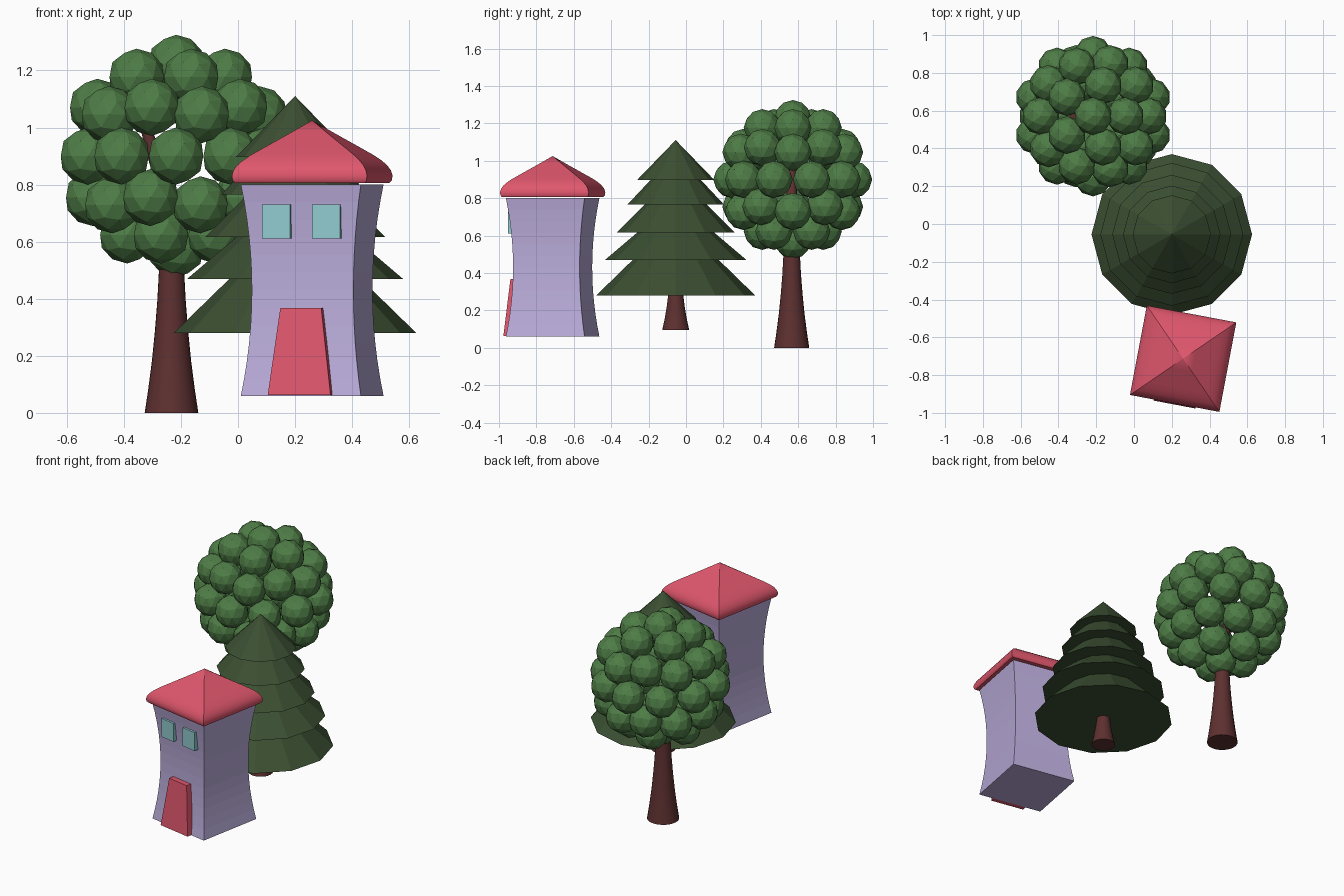
import bpy, bmesh, math
from mathutils import Vector, Matrix

if "Cube" in bpy.data.objects:
    bpy.data.objects.remove(bpy.data.objects["Cube"])


def material(name, r, g, b):
    """Flat colour given as 0-255 sRGB, stored as linear."""
    lin = [((c / 255 + 0.055) / 1.055) ** 2.4 for c in (r, g, b)]
    m = bpy.data.materials.new(name)
    m.diffuse_color = (*lin, 1)
    m.use_nodes = True
    m.node_tree.nodes["Principled BSDF"].inputs["Base Color"].default_value = m.diffuse_color
    return m


LAVENDER = material("lavender_wall", 186, 172, 218)
RED = material("red_roof", 222, 86, 108)
AQUA = material("aqua_glass", 145, 203, 207)
LEAF = material("leaf_green", 78, 124, 70)
PINE = material("pine_green", 59, 79, 50)
BARK = material("brown_bark", 94, 48, 48)


def finish(bm, name, mat, loc=(0, 0, 0), turn=0.0, smooth=False):
    bmesh.ops.remove_doubles(bm, verts=bm.verts, dist=1e-5)
    bmesh.ops.recalc_face_normals(bm, faces=bm.faces)
    me = bpy.data.meshes.new(name)
    bm.to_mesh(me)
    bm.free()
    me.materials.append(mat)
    ob = bpy.data.objects.new(name, me)
    ob.location = loc
    ob.rotation_euler.z = turn
    bpy.context.collection.objects.link(ob)
    if smooth:
        bpy.ops.object.select_all(action='DESELECT')
        ob.select_set(True)
        bpy.context.view_layer.objects.active = ob
        bpy.ops.object.shade_smooth_by_angle(angle=math.radians(35))
    return ob


def loft(name, rings, mat, **kw):
    """Skin a stack of rings (lists of points) and cap both ends."""
    bm = bmesh.new()
    loops = [[bm.verts.new(p) for p in ring] for ring in rings]
    n = len(loops[0])
    for a, b in zip(loops, loops[1:]):
        for i in range(n):
            j = (i + 1) % n
            bm.faces.new((a[i], a[j], b[j], b[i]))
    bm.faces.new(loops[0])
    bm.faces.new(loops[-1])
    return finish(bm, name, mat, **kw)


def ring(r, z, sides, phase=0.0, cx=0.0):
    return [(cx + r * math.cos(phase + math.tau * i / sides),
             r * math.sin(phase + math.tau * i / sides), z) for i in range(sides)]


def square(half, z):
    return ring(half * math.sqrt(2), z, 4, math.pi / 4)


# House: waisted square tower, turned slightly
HOUSE, TURN = (0.26, -0.713, 0), math.radians(-10.7)
walls = []
for i in range(13):
    t = i / 12
    walls.append(square(0.181 + 0.033 * (2 * t - 1) ** 2, 0.06 + 0.74 * t))
loft("house_walls", walls, LAVENDER, loc=HOUSE, turn=TURN)

# Roof: rounded eaves curving up to a point
roof = [(0.232, 0.806), (0.239, 0.815), (0.241, 0.832), (0.236, 0.85), (0.225, 0.868),
        (0.208, 0.885), (0.185, 0.903), (0.155, 0.923), (0.115, 0.949), (0.06, 0.985),
        (0.0005, 1.025)]
loft("house_roof", [square(r, z) for r, z in roof], RED, loc=HOUSE, turn=TURN, smooth=True)


def slab(name, x0b, x1b, x0t, x1t, z0, z1, yb, yt, back, mat):
    """Plate on the front wall with bottom and top edges of their own width and depth."""
    loft(name, [[(x0b, -yb, z0), (x1b, -yb, z0), (x1b, -back, z0), (x0b, -back, z0)],
                [(x0t, -yt, z1), (x1t, -yt, z1), (x1t, -back, z1), (x0t, -back, z1)]],
         mat, loc=HOUSE, turn=TURN)


# Tapered leaning door and two windows
slab("front_door", -0.112, 0.112, -0.073, 0.073, 0.062, 0.367, 0.247, 0.216, 0.17, RED)
for side, x in (("left", -0.088), ("right", 0.09)):
    slab(side + "_window", x - 0.05, x + 0.05, x - 0.05, x + 0.05,
         0.612, 0.73, 0.216, 0.216, 0.18, AQUA)

# Pine: stacked twelve-sided skirts on a short trunk
SPOT = (0.2, -0.055, 0)
skirts = [(0.28, 0.425, 0.23), (0.47, 0.378, 0.205), (0.617, 0.315, 0.165),
          (0.766, 0.258, 0.135), (0.897, 0.207, 0.0005)]
tops = [s[0] for s in skirts[1:]] + [1.11]
levels = []
for (z, outer, inner), top in zip(skirts, tops):
    levels += [ring(outer, z, 12), ring(inner, top, 12)]
loft("pine_branches", levels, PINE, loc=SPOT)
loft("pine_trunk", [ring(r, z, 24) for r, z in
                    ((0.072, 0.096), (0.06, 0.15), (0.048, 0.22), (0.038, 0.30))],
     BARK, loc=SPOT, smooth=True)

# Round tree trunk: flared foot, bending into the crown
trunk = [(0.094, 0, 0), (0.082, 0.08, 0), (0.069, 0.18, 0), (0.058, 0.29, 0),
         (0.05, 0.39, 0), (0.044, 0.5, 0), (0.036, 0.65, 0), (0.03, 0.78, -0.02),
         (0.025, 0.9, -0.06), (0.02, 1.0, -0.09)]
loft("tree_trunk", [ring(r, z, 24, cx=cx) for r, z, cx in trunk], BARK,
     loc=(-0.233, 0.565, 0), smooth=True)

# Round tree crown: faceted leaf balls spread over a sphere
guide = bmesh.new()
bmesh.ops.create_icosphere(guide, subdivisions=2, radius=0.325)
spots = [v.co.normalized() * 0.325 for v in guide.verts]
guide.free()
crown = bmesh.new()
for p in spots:
    bmesh.ops.create_icosphere(crown, subdivisions=2, radius=0.1,
                               matrix=Matrix.Translation(Vector(p)))
finish(crown, "tree_crown", LEAF, loc=(-0.217, 0.571, 0.9))
